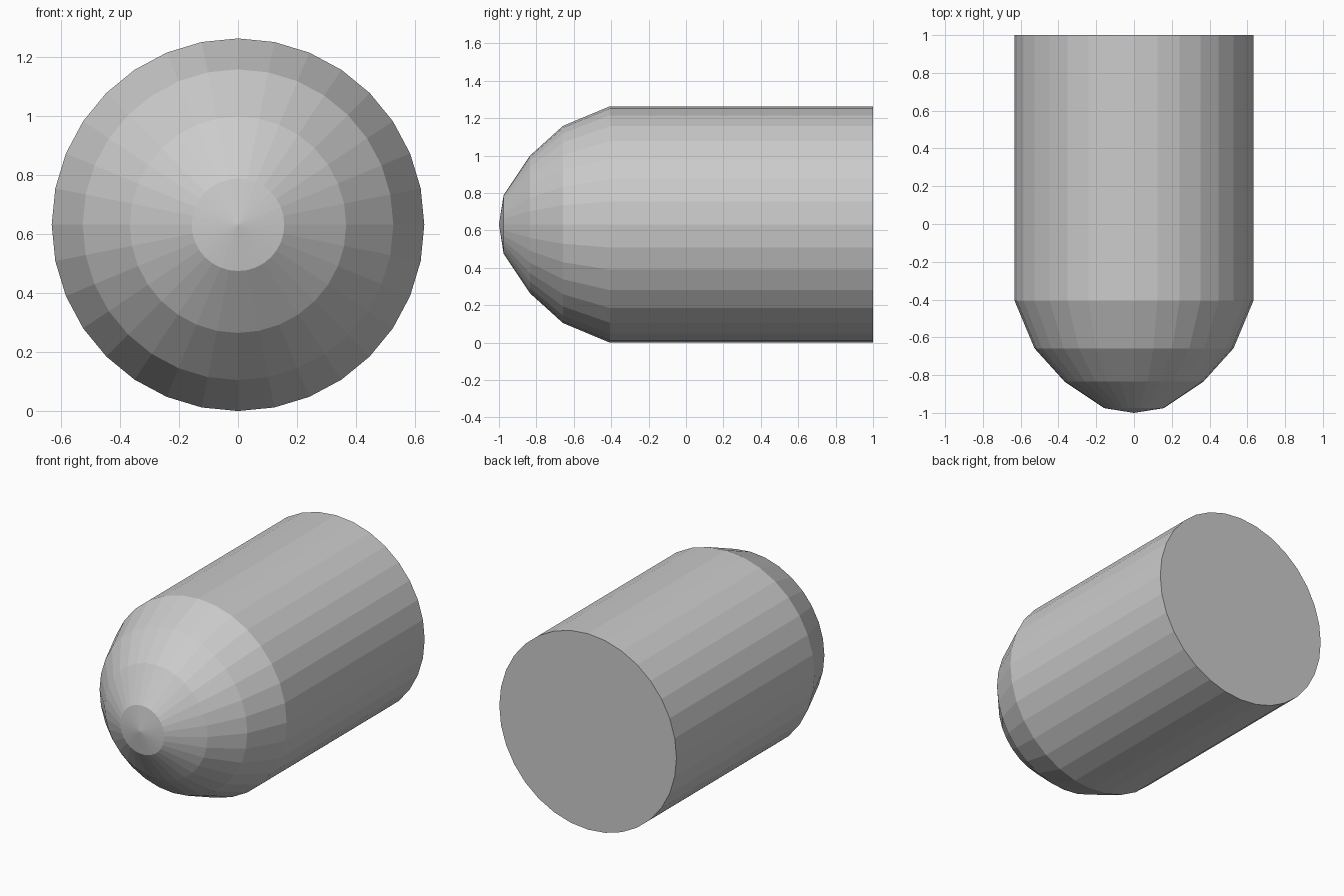
import bpy, bmesh
from math import sin, cos, pi

if "Cube" in bpy.data.objects:
    bpy.data.objects.remove(bpy.data.objects["Cube"])

SIDES = 32
RADIUS = 0.632
# (y, radius) rings from the nose to the flat back end
PROFILE = [(-0.975, 0.157), (-0.835, 0.367), (-0.658, 0.527),
           (-0.407, RADIUS), (1.0, RADIUS)]

bm = bmesh.new()


def ring(y, r):
    return [bm.verts.new((r * sin(2 * pi * i / SIDES), y,
                          RADIUS + r * cos(2 * pi * i / SIDES)))
            for i in range(SIDES)]


rings = [ring(y, r) for y, r in PROFILE]

# Shallow cone at the nose tip
tip = bm.verts.new((0, -1.0, RADIUS))
for i in range(SIDES):
    bm.faces.new((tip, rings[0][i], rings[0][(i + 1) % SIDES]))

# Rounded nose bands and straight body
for a, b in zip(rings, rings[1:]):
    for i in range(SIDES):
        j = (i + 1) % SIDES
        bm.faces.new((a[i], b[i], b[j], a[j]))

# Flat back end
bm.faces.new(rings[-1])
bmesh.ops.recalc_face_normals(bm, faces=bm.faces[:])

mesh = bpy.data.meshes.new("round_nosed_cylinder")
bm.to_mesh(mesh)
bm.free()
body = bpy.data.objects.new("round_nosed_cylinder", mesh)
bpy.context.collection.objects.link(body)
